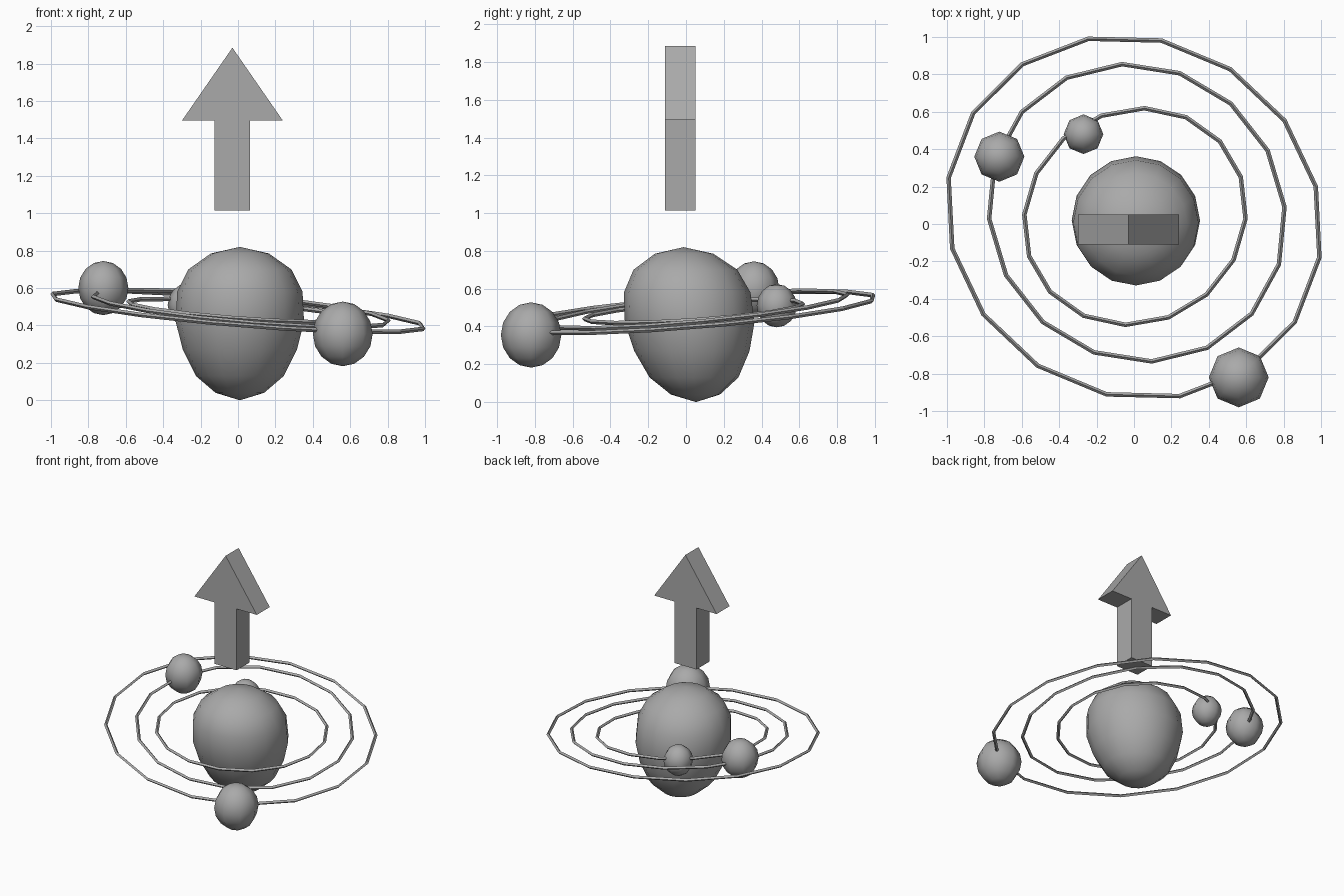
import bpy
import bmesh
from math import sin, cos, pi, radians
from mathutils import Vector

cube = bpy.data.objects.get("Cube")
if cube:
    bpy.data.objects.remove(cube, do_unlink=True)

GREY = (0.4, 0.4, 0.4, 1.0)
grey = bpy.data.materials.new("plain grey")
grey.use_nodes = True
grey.diffuse_color = GREY
grey.node_tree.nodes["Principled BSDF"].inputs["Base Color"].default_value = GREY


def finish(name, bm, smooth=None):
    """Turn a bmesh into a named object, optionally smooth shaded."""
    bmesh.ops.recalc_face_normals(bm, faces=bm.faces)
    mesh = bpy.data.meshes.new(name)
    bm.to_mesh(mesh)
    bm.free()
    obj = bpy.data.objects.new(name, mesh)
    bpy.context.collection.objects.link(obj)
    mesh.materials.append(grey)
    if smooth:
        bpy.ops.object.select_all(action='DESELECT')
        obj.select_set(True)
        bpy.context.view_layer.objects.active = obj
        bpy.ops.object.shade_smooth_by_angle(angle=radians(smooth))
    return obj


def bridge(bm, a, b):
    n = len(a)
    for i in range(n):
        bm.faces.new((a[i], a[(i + 1) % n], b[(i + 1) % n], b[i]))


# Planet: egg-shaped lathe, slightly leaning
def make_planet():
    profile = [(0.13, 0.04), (0.235, 0.13), (0.305, 0.27), (0.343, 0.42),
               (0.335, 0.58), (0.275, 0.7), (0.155, 0.785)]
    segs = 16
    bm = bmesh.new()

    def place(x, y, z):
        return bm.verts.new((0.01 + x, 0.02 + y + (0.41 - z) * 0.08, z))

    loops = [[place(r * cos(2 * pi * i / segs), r * sin(2 * pi * i / segs), z)
              for i in range(segs)] for r, z in profile]
    for a, b in zip(loops, loops[1:]):
        bridge(bm, a, b)
    for pole, loop in ((place(0, 0, 0), loops[0]), (place(0, 0, 0.82), loops[-1])):
        for i in range(segs):
            bm.faces.new((pole, loop[i], loop[(i + 1) % segs]))
    finish("planet", bm, 60)


# Moons: low-poly balls, a little taller than wide
def make_moon(name, centre, radius):
    bm = bmesh.new()
    bmesh.ops.create_uvsphere(bm, u_segments=8, v_segments=8, radius=radius)
    bmesh.ops.scale(bm, vec=(1, 1, 1.08), verts=bm.verts)
    bmesh.ops.translate(bm, vec=centre, verts=bm.verts)
    finish(name, bm, 60)


# Orbits: tilted sixteen-sided ellipses swept with a square section
def make_orbit(name, centre, major, minor, axis, phase, slope, thick=0.012):
    steps = 16
    cx, cy, cz = centre
    bm = bmesh.new()
    loops = []
    for i in range(steps):
        t = radians(phase - axis) + 2 * pi * i / steps
        u, v = major * cos(t), minor * sin(t)
        turn = radians(axis)
        x = u * cos(turn) - v * sin(turn)
        y = u * sin(turn) + v * cos(turn)
        p = Vector((cx + x, cy + y, cz + slope[0] * x + slope[1] * y))
        out = Vector((x, y, 0)).normalized()
        loops.append([bm.verts.new(p + thick * (out * cos(a) + Vector((0, 0, sin(a)))))
                      for a in (0, pi / 2, pi, 3 * pi / 2)])
    for i in range(steps):
        bridge(bm, loops[i], loops[(i + 1) % steps])
    finish(name, bm)


# Arrow: extruded flat outline
def make_arrow():
    mid, front, back = -0.03, -0.11, 0.05
    half = [(0.095, 1.015), (0.095, 1.495), (0.27, 1.495)]
    outline = half + [(0, 1.885)] + [(-x, z) for x, z in reversed(half)]
    bm = bmesh.new()
    sides = [[bm.verts.new((mid + x, y, z)) for x, z in outline] for y in (front, back)]
    for loop in sides:
        bm.faces.new(loop)
    bridge(bm, *sides)
    finish("arrow", bm)


make_planet()
make_arrow()
make_moon("inner_moon", (-0.27, 0.48, 0.51), 0.106)
make_moon("middle_moon", (-0.72, 0.36, 0.6), 0.134)
make_moon("outer_moon", (0.56, -0.82, 0.355), 0.16)
make_orbit("inner_orbit", (0.005, 0.04, 0.48), 0.607, 0.565, 35, -3, (-0.08, 0.075))
make_orbit("middle_orbit", (0.015, 0.06, 0.49), 0.818, 0.77, 134, 4, (-0.083, 0.09))
make_orbit("outer_orbit", (0, 0.035, 0.475), 1.025, 0.945, 147, 12, (-0.078, 0.075))
